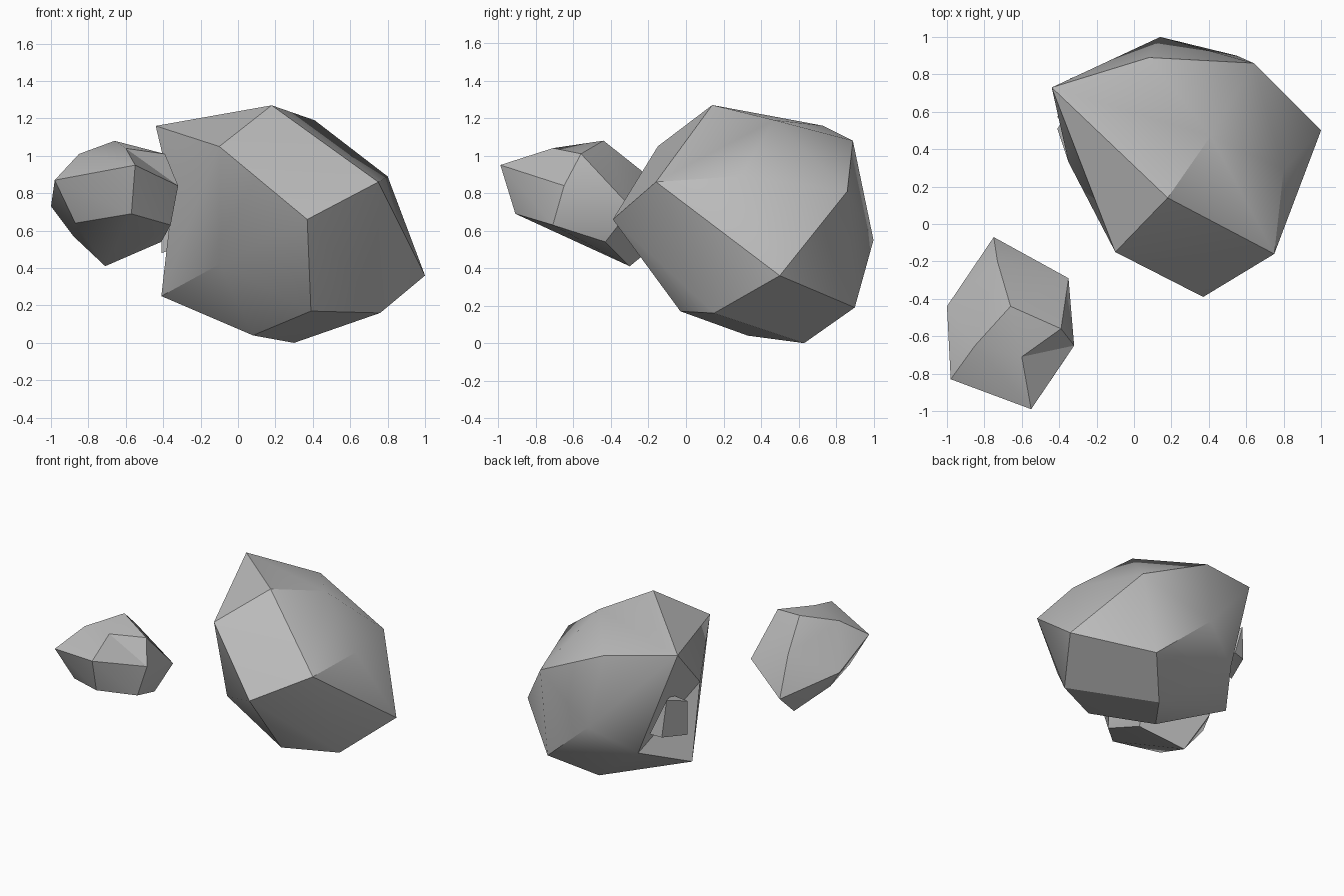
import bpy
import bmesh
import math

default_cube = bpy.data.objects.get("Cube")
if default_cube:
    bpy.data.objects.remove(default_cube, do_unlink=True)

# One plain stone colour
stone = bpy.data.materials.new("stone_grey")
stone.use_nodes = True
stone_colour = (0.5, 0.5, 0.5, 1)
stone.diffuse_color = stone_colour
stone.node_tree.nodes["Principled BSDF"].inputs["Base Color"].default_value = stone_colour


def make_rock(name, corners, notch=None):
    """Wrap a hull round the named corners, then fold one hollow into it.

    The notch names four corners: two tips and the two ends of the crease.
    """
    bm = bmesh.new()
    verts = {label: bm.verts.new(point) for label, point in corners.items()}
    hull = bmesh.ops.convex_hull(bm, input=list(bm.verts))
    keep = {verts[label] for label in notch} if notch else set()
    loose = [v for v in bm.verts if not v.link_faces and v not in keep]
    bmesh.ops.delete(bm, geom=loose, context="VERTS")

    # Replace the hull faces over the hollow with two faces meeting in a crease
    if notch:
        cover = [f for f in bm.faces if set(f.verts) <= keep]
        bmesh.ops.delete(bm, geom=cover, context="FACES_ONLY")
        tip_one, tip_two, crease_start, crease_end = (verts[n] for n in notch)
        for tip in (tip_one, tip_two):
            bm.faces.new((tip, crease_start, crease_end))
        spare = [e for e in bm.edges if not e.link_faces]
        bmesh.ops.delete(bm, geom=spare, context="EDGES")

    bmesh.ops.recalc_face_normals(bm, faces=list(bm.faces))
    mesh = bpy.data.meshes.new(name)
    bm.to_mesh(mesh)
    bm.free()
    mesh.materials.append(stone)
    rock = bpy.data.objects.new(name, mesh)
    bpy.context.scene.collection.objects.link(rock)

    # Soft shading across shallow bends, crisp edges elsewhere
    bpy.ops.object.select_all(action="DESELECT")
    rock.select_set(True)
    bpy.context.view_layer.objects.active = rock
    bpy.ops.object.shade_smooth_by_angle(angle=math.radians(30))
    return rock


# Large boulder, hollowed on its right side
make_rock("large_boulder", {
    "peak": (.18, .14, 1.27),
    "crown_left": (.41, .47, 1.19),
    "crown_right": (-.44, .73, 1.16),
    "crown_back": (.08, .89, 1.08),
    "crown_front": (-.1, -.15, 1.05),
    "shoulder_left": (.8, .29, .89),
    "shoulder_front": (.75, -.16, .86),
    "shoulder_back": (.64, .86, .81),
    "nose": (.37, -.39, .66),
    "back": (.14, 1, .55),
    "left_tip": (1, .5, .36),
    "front_right": (-.1, .01, .42),
    "hollow_front": (-.35, .33, .78),
    "hollow_back": (-.18, .84, .38),
    "right_foot": (-.41, .51, .25),
    "back_foot": (.55, .9, .19),
    "left_foot": (.76, .15, .16),
    "front_foot": (.39, -.03, .17),
    "base_back": (.3, .63, 0),
    "base_front": (.08, .33, .04),
}, notch=("crown_right", "right_foot", "hollow_front", "hollow_back"))

# Small chip lodged in the hollow of the boulder
make_rock("stone_chip", {
    "front_top": (-.41, .57, .74),
    "front_bottom": (-.41, .57, .48),
    "back_top": (-.36, .75, .8),
    "back_bottom": (-.34, .78, .52),
    "inner_back": (-.25, .8, .53),
    "inner_top": (-.3, .6, .77),
    "inner_bottom": (-.2, .6, .55),
})

# Small boulder in front, with a notch beside its ridge
make_rock("small_boulder", {
    "peak": (-.66, -.44, 1.08),
    "ridge": (-.6, -.71, 1.04),
    "ridge_left": (-.39, -.56, 1.01),
    "ridge_right": (-.85, -.65, 1.01),
    "front_tip": (-.55, -.99, .95),
    "left_tip": (-.32, -.65, .84),
    "front_right": (-.98, -.83, .87),
    "right_tip": (-1, -.44, .73),
    "back_upper": (-.73, -.2, .89),
    "back_lower": (-.75, -.07, .6),
    "back_left": (-.35, -.29, .72),
    "left_lower": (-.36, -.71, .63),
    "front_lower": (-.57, -.91, .69),
    "right_lower": (-.87, -.75, .64),
    "right_under": (-.88, -.5, .57),
    "left_under": (-.41, -.43, .54),
    "base": (-.71, -.3, .41),
}, notch=("front_tip", "ridge_left", "ridge", "left_tip"))
